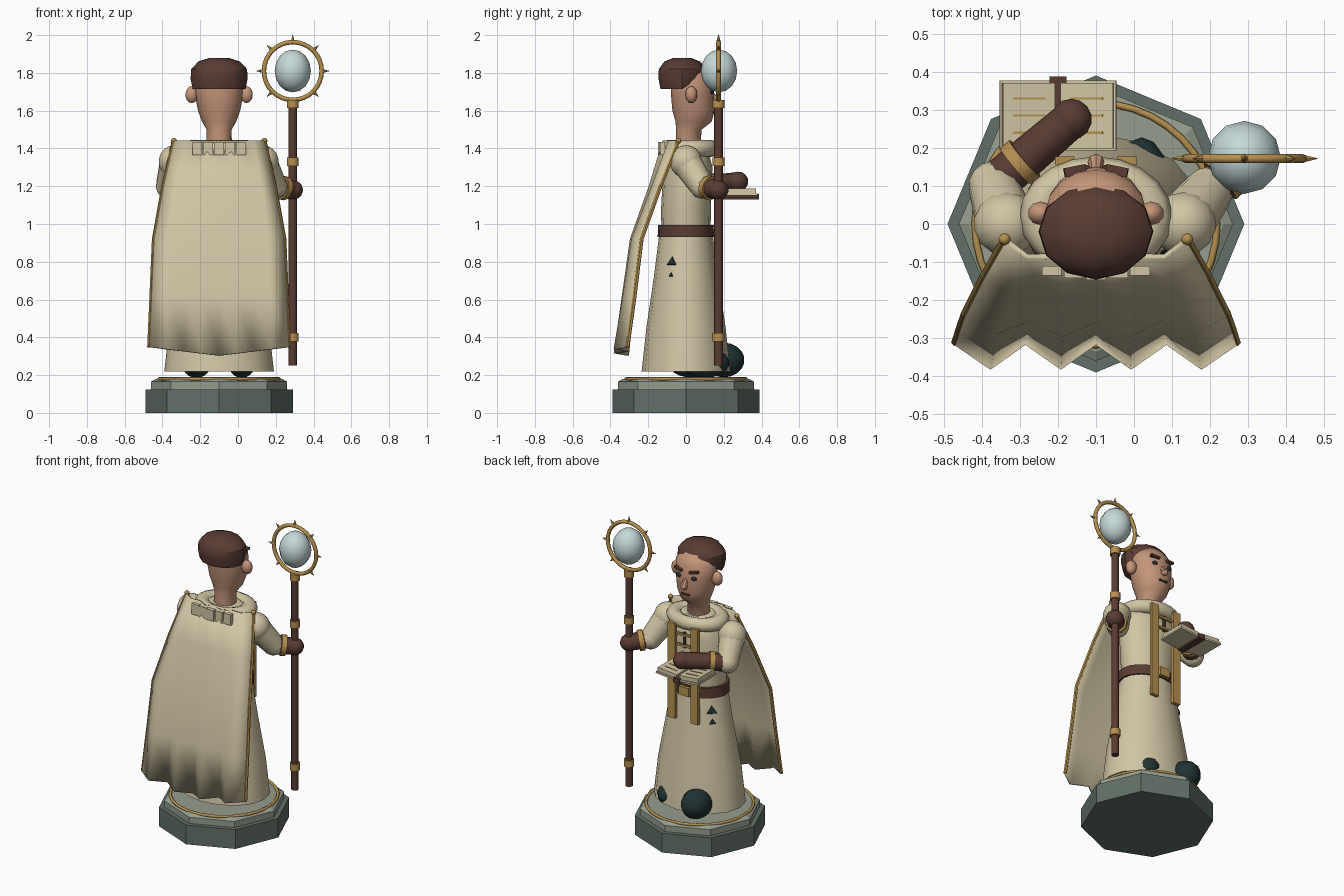
import bpy, bmesh, math
from mathutils import Vector, Matrix

cube = bpy.data.objects.get("Cube")
if cube:
    bpy.data.objects.remove(cube, do_unlink=True)

CX = -0.1  # figure's axis


def material(name, rgb):
    m = bpy.data.materials.new(name)
    m.use_nodes = True
    col = (*rgb, 1)
    m.diffuse_color = col
    bsdf = next(n for n in m.node_tree.nodes if n.type == 'BSDF_PRINCIPLED')
    bsdf.inputs["Base Color"].default_value = col
    bsdf.inputs["Roughness"].default_value = 0.8
    return m


CREAM = material("cream_cloth", (.64, .56, .37))
BROWN = material("dark_brown", (.1, .045, .032))
SKIN = material("skin", (.55, .3, .19))
GOLD = material("gold", (.47, .28, .08))
TEAL = material("dark_teal", (.014, .032, .034))
STONE = material("dark_stone", (.12, .16, .135))
SAGE = material("pale_stone", (.3, .34, .27))
GLASS = material("pale_blue", (.56, .69, .69))


def finish(name, bm, mat, angle=40):
    bmesh.ops.recalc_face_normals(bm, faces=bm.faces)
    me = bpy.data.meshes.new(name)
    bm.to_mesh(me)
    bm.free()
    me.materials.append(mat)
    for p in me.polygons:
        p.use_smooth = True
    me.set_sharp_from_angle(angle=math.radians(angle))
    ob = bpy.data.objects.new(name, me)
    bpy.context.collection.objects.link(ob)
    return ob


def loft(name, rings, mat, n=16, cx=CX, angle=40, tilt=None):
    """Stack of ellipses (z, rx, ry, cy), capped at both ends."""
    bm = bmesh.new()
    loops = []
    for z, rx, ry, cy in rings:
        loops.append([bm.verts.new((cx + rx * math.cos(a), cy + ry * math.sin(a), z))
                      for a in (2 * math.pi * i / n for i in range(n))])
    for a, b in zip(loops, loops[1:]):
        for i in range(n):
            j = (i + 1) % n
            bm.faces.new((a[i], a[j], b[j], b[i]))
    bm.faces.new(loops[0])
    bm.faces.new(loops[-1])
    if tilt:
        for v in loops[0]:
            v.co.z += tilt(v.co.y)
    return finish(name, bm, mat, angle)


def ball(name, c, r, mat, u=14, v=9, angle=40):
    bm = bmesh.new()
    bmesh.ops.create_uvsphere(bm, u_segments=u, v_segments=v, radius=1,
                              matrix=Matrix.Translation(c) @ Matrix.Diagonal((*r, 1)))
    return finish(name, bm, mat, angle)


def limb(name, a, b, r1, r2, mat, n=12):
    """Tapered cylinder between two points."""
    a, b = Vector(a), Vector(b)
    rot = (b - a).to_track_quat('Z', 'Y').to_matrix().to_4x4()
    bm = bmesh.new()
    bmesh.ops.create_cone(bm, cap_ends=True, segments=n, radius1=r1, radius2=r2,
                          depth=(b - a).length,
                          matrix=Matrix.Translation((a + b) / 2) @ rot)
    return finish(name, bm, mat)


def box(name, c, size, mat, rot=None, shift=(0, 0, 0)):
    bm = bmesh.new()
    m = Matrix.Translation(c) @ (rot or Matrix()) @ Matrix.Translation(shift)
    bmesh.ops.create_cube(bm, size=1, matrix=m @ Matrix.Diagonal((*size, 1)))
    return finish(name, bm, mat, 30)


def torus(name, c, major, minor, mat, n=40, m=8, rot=None, scale=(1, 1, 1)):
    bm = bmesh.new()
    mat4 = Matrix.Translation(c) @ (rot or Matrix()) @ Matrix.Diagonal((*scale, 1))
    grid = []
    for i in range(n):
        a = 2 * math.pi * i / n
        row = []
        for j in range(m):
            b = 2 * math.pi * j / m
            r = major + minor * math.cos(b)
            row.append(bm.verts.new(mat4 @ Vector((r * math.cos(a), r * math.sin(a), minor * math.sin(b)))))
        grid.append(row)
    for i in range(n):
        for j in range(m):
            k, l = (i + 1) % n, (j + 1) % m
            bm.faces.new((grid[i][j], grid[k][j], grid[k][l], grid[i][l]))
    return finish(name, bm, mat, 60)


# Plinth
loft("plinth", [(0, .39, .39, 0), (.125, .39, .39, 0)], STONE, 8, angle=20)
loft("plinth_top", [(.12, .36, .36, 0), (.165, .36, .36, 0), (.18, .335, .335, 0)], SAGE, 8, angle=15)
torus("plinth_ring", (CX, 0, .18), .318, .009, GOLD)

# Boots
ball("left_boot", (-.22, .2, .28), (.09, .11, .092), TEAL)
ball("left_heel", (-.22, .05, .24), (.07, .13, .055), TEAL)
ball("right_boot", (.02, .1, .265), (.075, .13, .08), TEAL)

# Robe and belt
loft("skirt", [(.22, .29, .235, 0), (.45, .265, .21, 0), (.72, .215, .17, 0), (.96, .175, .14, 0)], CREAM)
loft("torso", [(.95, .165, .13, 0), (1.08, .175, .132, 0), (1.3, .2, .13, .01), (1.4, .17, .105, .01),
               (1.43, .1, .08, .01)], CREAM)
loft("belt", [(.93, .19, .15, 0), (.995, .187, .148, 0)], BROWN, 20)
box("belt_buckle", (CX, .155, .963), (.07, .025, .055), GOLD)
torus("cowl", (CX, .02, 1.4), .13, .045, CREAM, n=20, scale=(1.15, .9, 1))

# Stole on the chest
for s in (-1, 1):
    box("stole_strap", (CX + s * .082, .166, 1.085), (.052, .022, .62), GOLD)
for z in (1.26, 1.33):
    box("stole_bar", (CX, .16, z), (.13, .014, .014), GOLD)
box("stole_cord", (CX, .158, 1.295), (.014, .014, .1), BROWN)

# Torn patches on the skirt
for a, z, h in ((-28, .8, .055), (-28, .73, .025), (142, .85, .06), (142, .78, .04)):
    t = math.radians(a)
    k = (.96 - z) / .24
    n = Vector((math.cos(t) * .14, math.sin(t) * .175, .04)).normalized()
    p = Vector((CX + (.175 + .04 * k) * math.cos(t), (.14 + .03 * k) * math.sin(t), z))
    limb("skirt_patch", p - n * .004, p + n * .005, h * .6, h * .5, TEAL, 3)

# Cape: pleats deepen towards the hem
ROWS = [(1.44, .24, -.04, -.1, .02), (1.2, .295, -.135, -.165, .026),
        (.92, .345, -.235, -.25, .04), (.62, .358, -.272, -.28, .052), (.33, .37, -.31, -.31, .065)]
bm = bmesh.new()
grid = []
for i, (z, half, edge, mid, amp) in enumerate(ROWS):
    row = []
    for k in range(-4, 5):
        u = abs(k) / 4
        y = mid + (edge - mid) * u ** 2 - (amp if k % 2 else 0)
        hem = (u - .6) * .045 if i == len(ROWS) - 1 else 0
        row.append(bm.verts.new((CX + half * k / 4, y, z + hem)))
    grid.append(row)
edges = [[r[k].co.copy() for r in grid] for k in (0, -1)]
for a, b in zip(grid, grid[1:]):
    for k in range(8):
        bm.faces.new((a[k], a[k + 1], b[k + 1], b[k]))
cape = finish("cape", bm, CREAM, 80)
solid = cape.modifiers.new("thickness", 'SOLIDIFY')
solid.thickness = .016
solid.offset = 0
for pts in edges:
    for a, b in zip(pts, pts[1:]):
        limb("cape_trim", a, b, .011, .011, GOLD, 6)
    ball("cape_clasp", pts[0], (.016, .016, .016), GOLD, 8, 6)
for i in range(-2, 3):
    box("cape_collar_tab", (CX + i * .058, -.135 + abs(i) * .006, 1.4), (.052, .025, .07), CREAM)

# Arms: upper sleeve, forearm, cuff, hand
ARMS = (("left", (-.335, 0, 1.33), (-.37, .1, 1.2), (-.165, .275, 1.225), .35),
        ("right", (.13, 0, 1.33), (.195, .085, 1.2), (.29, .17, 1.18), .45))
for side, shoulder, elbow, hand, t in ARMS:
    ball(side + "_shoulder", shoulder, (.087, .085, .088), CREAM)
    limb(side + "_sleeve", shoulder, elbow, .08, .066, CREAM)
    ball(side + "_elbow", elbow, (.066, .066, .066), CREAM)
    limb(side + "_forearm", elbow, hand, .056, .05, BROWN)
    ball(side + "_hand", hand, (.055, .055, .052), BROWN)
    e, h = Vector(elbow), Vector(hand)
    d = (h - e).normalized() * .016
    p = e.lerp(h, t)
    limb(side + "_cuff", p - d, p + d, .064, .064, GOLD)

# Open book
box("book_spine", (-.2, .29, 1.145), (.045, .195, .03), BROWN)
for s in (-1, 1):
    rot = Matrix.Rotation(-s * math.radians(5), 4, 'Y')
    c = (-.2 + s * .077, .285, 1.168)
    box("book_cover", c, (.15, .185, .012), CREAM, rot, (0, 0, -.018))
    box("book_pages", c, (.138, .172, .028), CREAM, rot)
    for y in (-.045, 0, .045):
        box("book_line", c, (.085, .006, .004), GOLD, rot, (0, y, .015))

# Head
loft("head", [(1.4, .068, .065, .01), (1.5, .066, .068, .015), (1.54, .09, .095, .04),
              (1.6, .112, .112, .04), (1.69, .13, .115, .035), (1.77, .132, .112, .03),
              (1.83, .09, .08, .02)], SKIN, 16, angle=60)
loft("hair", [(1.715, .14, .115, -.02), (1.77, .151, .126, -.02), (1.82, .148, .124, -.02),
              (1.86, .11, .095, -.02), (1.88, .05, .045, -.02)], BROWN, 12, angle=35,
     tilt=lambda y: .04 if y > .03 else 0)
limb("nose", (CX, .135, 1.69), (CX, .165, 1.645), .012, .022, SKIN, 8)
ball("nose_tip", (CX, .162, 1.645), (.022, .022, .02), SKIN, 8, 6)
for s in (-1, 1):
    ball("ear", (CX + s * .145, .028, 1.685), (.035, .032, .045), SKIN, 10, 7)
    ball("eye", (CX + s * .052, .136, 1.7), (.02, .012, .014), TEAL, 10, 6)
    box("eyebrow", (CX + s * .055, .14, 1.742), (.058, .024, .014), BROWN,
        Matrix.Rotation(-s * .2, 4, 'Z') @ Matrix.Rotation(-s * .15, 4, 'Y'))
box("mouth", (CX, .149, 1.592), (.055, .012, .01), BROWN)

# Staff
SX, SY, SZ = .29, .172, 1.81
limb("staff", (SX, SY, .25), (SX, SY, 1.65), .023, .023, BROWN, 10)
for z in (.4, 1.33, 1.635):
    limb("staff_band", (SX, SY, z - .022), (SX, SY, z + .022), .032, .032, GOLD, 10)
torus("staff_ring", (SX, SY, SZ), .153, .012, GOLD, 32, rot=Matrix.Rotation(math.pi / 2, 4, 'X'))
for i in range(8):
    d = Vector((math.sin(i * math.pi / 4), 0, math.cos(i * math.pi / 4)))
    if i != 4:
        c = Vector((SX, SY, SZ))
        limb("staff_spike", c + d * .15, c + d * .192, .013, .001, GOLD, 6)
ball("orb", (SX, SY + .003, SZ), (.096, .096, .113), GLASS, 12, 8, 35)
